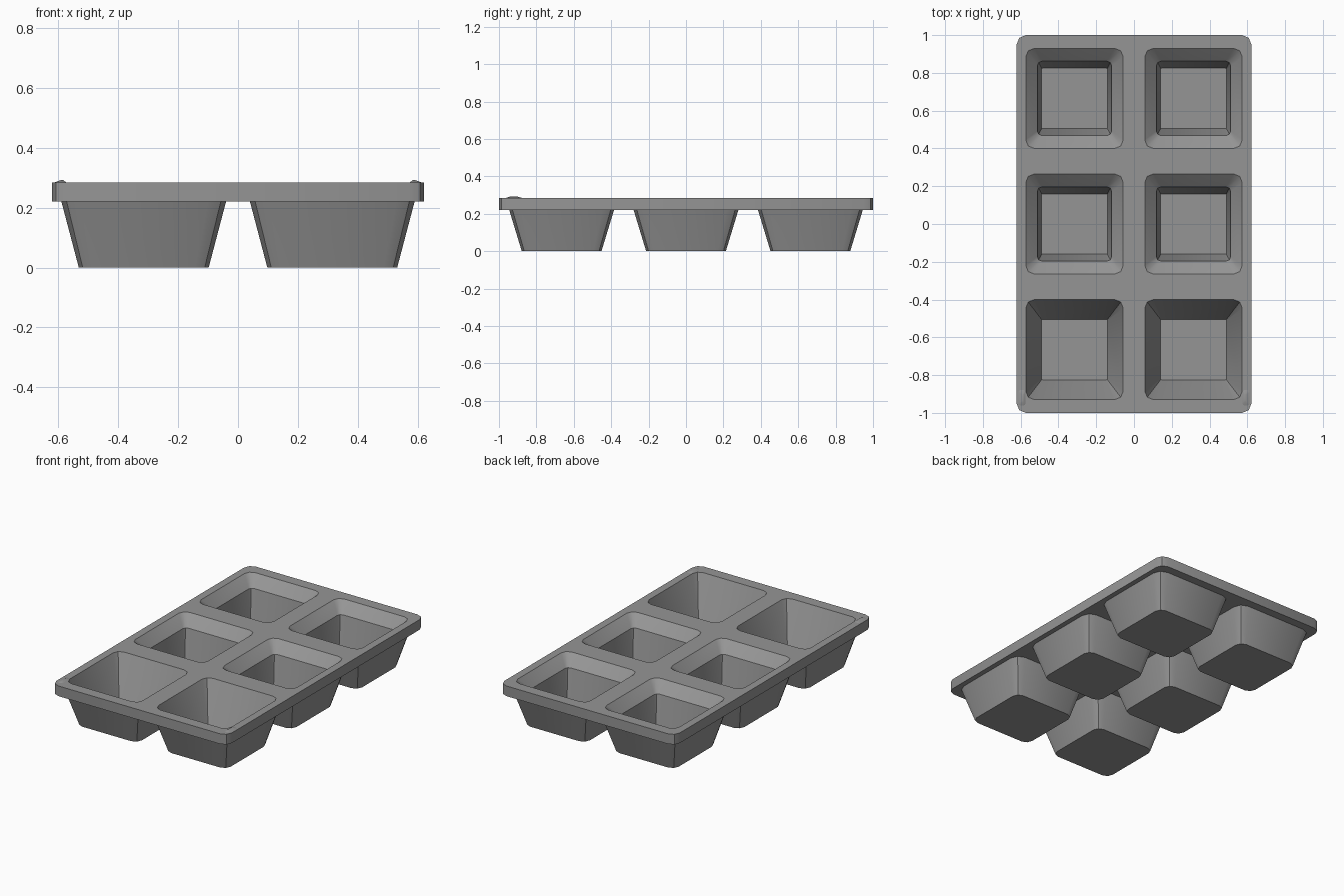
import bpy, bmesh, math

if "Cube" in bpy.data.objects:
    bpy.data.objects.remove(bpy.data.objects["Cube"])

TOP, UNDER, FLOOR = 0.285, 0.22, 0.03

# Dark grey plastic
plastic = bpy.data.materials.new("dark_plastic")
plastic.diffuse_color = (0.3, 0.3, 0.3, 1.0)
plastic.use_nodes = True
plastic.node_tree.nodes["Principled BSDF"].inputs["Base Color"].default_value = plastic.diffuse_color


def ring(bm, cx, cy, hx, hy, r, z, seg=2):
    """Rounded rectangle loop of vertices."""
    out = []
    for q, (sx, sy) in enumerate(((1, 1), (-1, 1), (-1, -1), (1, -1))):
        for i in range(seg + 1):
            a = math.pi / 2 * (q + i / seg)
            out.append(bm.verts.new((cx + sx * (hx - r) + r * math.cos(a),
                                     cy + sy * (hy - r) + r * math.sin(a), z)))
    return out


def skin(bm, loops):
    """Side walls between successive loops."""
    for a, b in zip(loops, loops[1:]):
        n = len(a)
        for i in range(n):
            j = (i + 1) % n
            bm.faces.new((a[i], a[j], b[j], b[i]))


def loop_edges(bm, loop):
    return [bm.edges.get((loop[i - 1], loop[i])) for i in range(len(loop))]


def sheet(bm, loops):
    """Flat face bounded by the first loop, with the others as holes."""
    edges = [e for l in loops for e in loop_edges(bm, l)]
    bmesh.ops.triangle_fill(bm, use_beauty=True, use_dissolve=False, edges=edges)


def finish(bm, name):
    bmesh.ops.recalc_face_normals(bm, faces=bm.faces[:])
    me = bpy.data.meshes.new(name)
    bm.to_mesh(me)
    bm.free()
    me.materials.append(plastic)
    ob = bpy.data.objects.new(name, me)
    bpy.context.collection.objects.link(ob)
    bpy.ops.object.select_all(action='DESELECT')
    ob.select_set(True)
    bpy.context.view_layer.objects.active = ob
    bpy.ops.object.shade_smooth_by_angle(angle=math.radians(35), keep_sharp_edges=True)
    return ob


# Tray: rim plate and six hollow tapered cups in one closed shell
bm = bmesh.new()
rim_top = ring(bm, 0, 0, 0.622, 1.0, 0.05, TOP)
rim_low = ring(bm, 0, 0, 0.622, 1.0, 0.05, UNDER)
skin(bm, [rim_top, rim_low])
tops, lows = [rim_top], [rim_low]
for cx in (-0.315, 0.315):
    for cy in (-0.665, 0.0, 0.665):
        # Inside of the cup; the front row has no step
        mouth = ring(bm, cx, cy, 0.258, 0.265, 0.045, TOP)
        floor = ring(bm, cx, cy, 0.175, 0.16, 0.006, FLOOR)
        if cy < -0.1:
            skin(bm, [mouth, floor])
        else:
            step = ring(bm, cx, cy, 0.197, 0.197, 0.025, 0.22)
            skin(bm, [mouth, step, floor])
            for e in loop_edges(bm, step):
                e.smooth = False
        bm.faces.new(floor)
        # Outside of the cup
        neck = ring(bm, cx, cy, 0.275, 0.28, 0.06, UNDER)
        base = ring(bm, cx, cy, 0.217, 0.213, 0.045, 0.0)
        skin(bm, [neck, base])
        bm.faces.new(base)
        tops.append(mouth)
        lows.append(neck)
sheet(bm, tops)
sheet(bm, lows)
finish(bm, "seed_tray")

# Slight swellings of the rim at the two front corners
for side, sx in (("left", -1), ("right", 1)):
    bm = bmesh.new()
    low = ring(bm, sx * 0.594, -0.92, 0.021, 0.045, 0.015, TOP - 0.001)
    high = ring(bm, sx * 0.588, -0.92, 0.004, 0.02, 0.003, TOP + 0.007)
    skin(bm, [low, high])
    bm.faces.new(low)
    bm.faces.new(high)
    finish(bm, "corner_bump_" + side)
